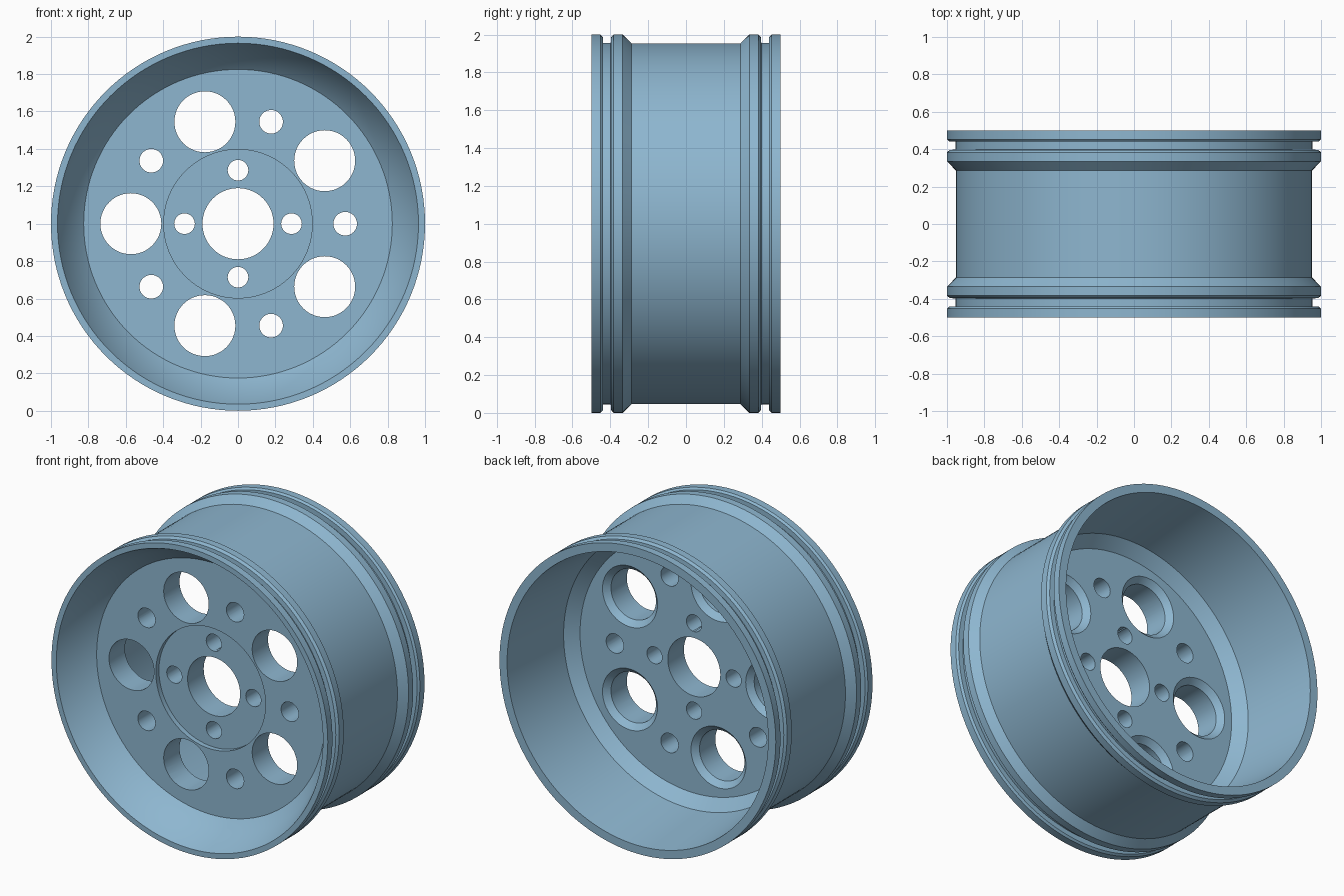
import bpy, bmesh, math

if "Cube" in bpy.data.objects:
    bpy.data.objects.remove(bpy.data.objects["Cube"])

SEG = 128
CENTRE_Z = 1.0

paint = bpy.data.materials.new("steel_blue")
paint.diffuse_color = (0.27, 0.47, 0.63, 1)
paint.use_nodes = True
paint.node_tree.nodes["Principled BSDF"].inputs["Base Color"].default_value = paint.diffuse_color


def lathe(name, profile, x=0.0, z=CENTRE_Z, seg=SEG):
    """Revolve a closed (radius, y) profile about the y axis; radius 0 is a pole."""
    bm = bmesh.new()
    rings = []
    for r, y in profile:
        if r == 0:
            rings.append([bm.verts.new((x, y, z))] * seg)
        else:
            rings.append([bm.verts.new((x + r * math.cos(a), y, z + r * math.sin(a)))
                          for a in (2 * math.pi * i / seg for i in range(seg))])
    n = len(rings)
    for k in range(n):
        a, b = rings[k], rings[(k + 1) % n]
        if a[0] is a[1] and b[0] is b[1]:
            continue
        for i in range(seg):
            j = (i + 1) % seg
            corners = list(dict.fromkeys((a[i], a[j], b[j], b[i])))
            bm.faces.new(corners)
    bmesh.ops.recalc_face_normals(bm, faces=bm.faces)
    mesh = bpy.data.meshes.new(name)
    bm.to_mesh(mesh)
    bm.free()
    obj = bpy.data.objects.new(name, mesh)
    bpy.context.collection.objects.link(obj)
    obj.data.materials.append(paint)
    return obj


# Plate depth levels
PLATE_F, HUB_F, PLATE_B = -0.283, -0.25, -0.083

# Outer lip, groove and bead, mirrored front to back
lip = [(1.0, 0.5), (1.0, 0.452), (0.988, 0.44), (0.955, 0.44), (0.955, 0.398),
       (0.985, 0.396), (1.0, 0.383), (1.0, 0.335), (0.953, 0.287)]
outer = [(r, -y) for r, y in lip] + lip[::-1]

# Inner dishes, centre plate, shallow hub recess and bore
inner = [(0.945, 0.5), (0.895, PLATE_B + 0.07), (0.825, PLATE_B), (0.19, PLATE_B),
         (0.19, HUB_F), (0.397, HUB_F), (0.397, PLATE_F), (0.825, PLATE_F),
         (0.895, PLATE_F - 0.07), (0.965, -0.5)]
wheel = lathe("wheel_rim", outer + inner)


def drill(radius, ring, angle, chamfer=0.0):
    """Cut a through hole in the plate, optionally countersunk at the back."""
    x = ring * math.cos(angle)
    z = CENTRE_Z + ring * math.sin(angle)
    prof = [(0, -0.4), (radius, -0.4)]
    if chamfer:
        e = 0.02
        prof += [(radius, PLATE_B - chamfer), (radius + chamfer + e, PLATE_B + e),
                 (0, PLATE_B + e)]
    else:
        prof += [(radius, 0.02), (0, 0.02)]
    cutter = lathe("hole_cutter", prof, x, z, 48)
    cutter.hide_render = True
    mod = wheel.modifiers.new("hole", "BOOLEAN")
    mod.operation = "DIFFERENCE"
    mod.solver = "EXACT"
    mod.object = cutter
    return cutter


cutters = []
for k in range(5):
    step = k * math.tau / 5
    cutters.append(drill(0.163, 0.573, step + math.pi / 5, 0.036))  # large vents
    cutters.append(drill(0.063, 0.573, step))                       # small vents
for k in range(4):
    cutters.append(drill(0.055, 0.286, k * math.pi / 2))            # bolt holes

# Bake the cuts and remove the cutters
bpy.context.view_layer.update()
graph = bpy.context.evaluated_depsgraph_get()
cut_mesh = bpy.data.meshes.new_from_object(wheel.evaluated_get(graph))
wheel.modifiers.clear()
wheel.data = cut_mesh
for c in cutters:
    bpy.data.objects.remove(c, do_unlink=True)

bpy.context.view_layer.objects.active = wheel
wheel.select_set(True)
bpy.ops.object.shade_smooth_by_angle(angle=math.radians(20))
